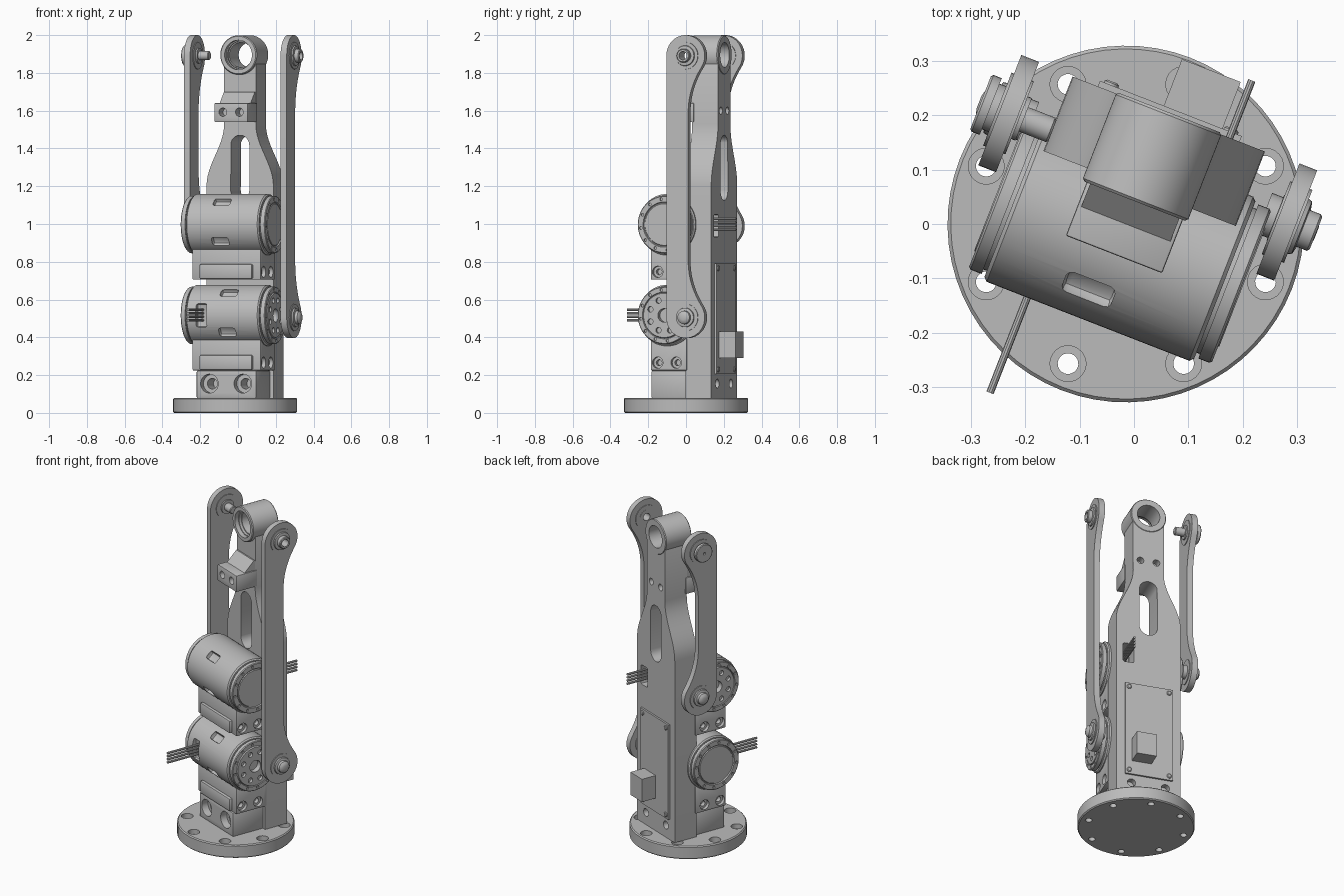
import bpy, bmesh
from math import sin, cos, pi, radians
from mathutils import Matrix, Vector

cube = bpy.data.objects.get("Cube")
if cube:
    bpy.data.objects.remove(cube)

grey = bpy.data.materials.new("machined_grey")
grey.use_nodes = True
colour = (0.5, 0.5, 0.5, 1)
grey.diffuse_color = colour
grey.node_tree.nodes["Principled BSDF"].inputs["Base Color"].default_value = colour

# The leg is turned a little on the ground; parts are built square, then placed
PLACE = Matrix.Translation((-0.015, 0, 0)) @ Matrix.Rotation(radians(-21.3), 4, 'Z')


def point(axis, t, p, q):
    return {'x': (t, p, q), 'y': (p, t, q), 'z': (p, q, t)}[axis]


def loft(rings):
    bm = bmesh.new()
    loops = [[bm.verts.new(p) for p in ring] for ring in rings]
    n = len(loops[0])
    for a, b in zip(loops, loops[1:]):
        for i in range(n):
            bm.faces.new((a[i], a[(i + 1) % n], b[(i + 1) % n], b[i]))
    bm.faces.new(loops[0])
    bm.faces.new(loops[-1])
    bmesh.ops.recalc_face_normals(bm, faces=bm.faces)
    return bm


def turned(axis, centre, profile, seg=48):
    """Profile of (position along axis, radius) spun round the axis."""
    ang = [2 * pi * i / seg for i in range(seg)]
    return loft([[point(axis, t, centre[0] + r * cos(k), centre[1] + r * sin(k))
                  for k in ang] for t, r in profile])


def rod(axis, centre, r, lo, hi, seg=24):
    return turned(axis, centre, [(lo, r), (hi, r)], seg)


def slab(axis, outline, lo, hi):
    return loft([[point(axis, t, p, q) for p, q in outline] for t in (lo, hi)])


def box(lo, hi, bevel=0.0):
    bm = slab('z', [(lo[0], lo[1]), (hi[0], lo[1]), (hi[0], hi[1]), (lo[0], hi[1])], lo[2], hi[2])
    if bevel:
        bmesh.ops.bevel(bm, geom=bm.edges[:], offset=bevel, segments=2, profile=0.5, affect='EDGES')
    return bm


def raw(name, bm):
    mesh = bpy.data.meshes.new(name)
    bm.to_mesh(mesh)
    bm.free()
    ob = bpy.data.objects.new(name, mesh)
    bpy.context.scene.collection.objects.link(ob)
    return ob


def part(name, bm, cuts=()):
    ob = raw(name, bm)
    if cuts:
        tools = [raw("cutter", c) for c in cuts]
        for tool in tools:
            tool.hide_render = True
            mod = ob.modifiers.new("cut", 'BOOLEAN')
            mod.operation, mod.solver, mod.object = 'DIFFERENCE', 'EXACT', tool
        deps = bpy.context.evaluated_depsgraph_get()
        mesh = bpy.data.meshes.new_from_object(ob.evaluated_get(deps))
        ob.modifiers.clear()
        ob.data = mesh
        for tool in tools:
            bpy.data.objects.remove(tool)
    ob.data.materials.clear()
    ob.data.materials.append(grey)
    ob.data.transform(PLACE)
    ob.data.shade_smooth()
    ob.data.set_sharp_from_angle(angle=radians(30))
    return ob


def around(n, r, start=0.0):
    return [(r * cos(start + 2 * pi * i / n), r * sin(start + 2 * pi * i / n)) for i in range(n)]


# Round base with counterbored bolt holes
cuts = []
for c in around(8, 0.278, radians(22.5 + 21.3)):
    cuts.append(turned('z', c, [(-0.1, 0.019), (0.05, 0.019), (0.05, 0.033), (0.2, 0.033)], 24))
part("base_disc", turned('z', (0, 0), [(0, 0.322), (0.006, 0.328), (0.074, 0.328), (0.08, 0.322)], 64), cuts)

# Block that holds the spine to the base
cuts = []
for a in (-0.095, 0.095):
    cuts.append(turned('y', (a, 0.155), [(-0.2, 0.05), (-0.09, 0.05), (-0.09, 0.028), (0.0, 0.028)], 32))
part("foot_block", box((-0.17, -0.132, 0.075), (0.17, 0.08, 0.225), 0.008), cuts)

# Tall spine plate: straight, curved shoulders, narrow neck, round top
TOP = 1.895
half = [(0.19, 0.08), (0.19, 1.2)]
for i in range(1, 13):
    k = i / 12
    half.append((0.19 - 0.05 * (1 - cos(pi * k)), 1.2 + 0.33 * k))
half += [(0.1 * cos(k * pi / 24), TOP + 0.1 * sin(k * pi / 24)) for k in range(3, 12)]
outline = half + [(0, TOP + 0.1)] + [(-a, z) for a, z in reversed(half)]
slot = [(0.053 * cos(k), (1.417 if k < pi else 1.178) + 0.053 * sin(k))
        for k in [pi * i / 12 for i in range(13)] + [pi + 0.001 + pi * i / 12 for i in range(13)]]
cuts = [rod('y', (0, TOP), 0.072, 0, 0.3, 48),
        slab('y', slot, 0, 0.3),
        box((0.085, 0, 0.93), (0.15, 0.3, 1.05), 0.01)]
cuts += [rod('y', (a, 1.6), 0.02, 0.17, 0.3) for a in (-0.047, 0.047)]
cuts += [rod('y', (a, 0.155), 0.024, 0.18, 0.3) for a in (-0.1, 0.1)]
part("spine", slab('y', outline, 0.07, 0.217), cuts)

# Bearing eye at the top, with a stepped bore
bore = turned('y', (0, TOP), [(0, 0.078), (0.085, 0.078), (0.085, 0.066), (0.3, 0.066)], 48)
part("top_eye", turned('y', (0, TOP), [(0.045, 0.099), (0.05, 0.104), (0.215, 0.104), (0.22, 0.1)], 64), [bore])

# Stop block on the neck and its sloping gusset
cuts = [rod('y', (a, 1.592), 0.022, -0.2, 0.0) for a in (-0.047, 0.047)]
part("stop_block", box((-0.095, -0.06, 1.54), (0.095, 0.08, 1.64), 0.004), cuts)
part("stop_gusset", slab('x', [(0.0, 1.63), (0.0, 1.64), (0.062, 1.7), (0.09, 1.7), (0.09, 1.63)], -0.088, 0.088))

# Circuit board, screws and connector on the back
part("board", box((-0.14, 0.21, 0.205), (0.14, 0.228, 0.79)))
for a in (-0.118, 0.118):
    for z in (0.23, 0.765):
        part("board_screw", turned('y', (a, z), [(0.22, 0.014), (0.232, 0.014), (0.235, 0.01)], 16))
part("connector", box((-0.014, 0.22, 0.29), (0.102, 0.32, 0.43)))


# Motors with end flanges, mounts and cables
MB, R = -0.03, 0.162


def motor(label, z, s):
    c = (MB, z)
    cuts = []
    for e in (48, -34, 132, 214):
        w = box((s * 0.02 - 0.048, -0.2, -0.026), (s * 0.02 + 0.048, -0.138, 0.026), 0.012)
        w.transform(Matrix.Translation((0, MB, z)) @ Matrix.Rotation(radians(-e), 4, 'X'))
        cuts.append(w)
    hole = box((-0.15, -0.2, -0.062), (-0.09, -0.135, 0.062), 0.01)
    hole.transform(Matrix.Translation((0, MB, z)) @ Matrix.Rotation(0 if s > 0 else pi, 4, 'Z'))
    cuts.append(hole)
    part(label + "_motor_body", turned('x', c, [(-0.207, R - 0.007), (-0.2, R), (0.2, R), (0.207, R - 0.007)], 64), cuts)

    # Turning end and fixed end
    rotor = [(0.2, 0.143), (0.214, 0.143), (0.214, 0.152), (0.236, 0.152), (0.24, 0.148),
             (0.24, 0.124), (0.234, 0.121), (0.242, 0.117)]
    cap = rotor[:5] + [(0.24, 0.12), (0.233, 0.117), (0.233, 0.113), (0.238, 0.11)]
    screws = around(12, 0.135, 0.13)
    for name, side, prof in (("rotor", s, rotor), ("cap", -s, cap)):
        cuts = [rod('x', (MB + p, z + q), 0.008, side * 0.23, side * 0.3, 10) for p, q in screws]
        if name == "rotor":
            cuts += [rod('x', (MB + p, z + q), 0.015, side * 0.225, side * 0.3, 16) for p, q in around(8, 0.085, pi / 8)]
            cuts.append(rod('x', c, 0.036, side * 0.21, side * 0.3))
        part(label + "_motor_" + name, turned('x', c, [(side * t, r) for t, r in prof], 64), cuts)

    # Mount under the motor
    low = z - 0.292
    cuts = []
    for side in (-1, 1):
        for b in (-0.085, 0.02):
            cuts.append(turned('x', (b, low + 0.042), [(side * 0.15, 0.016), (side * 0.175, 0.016),
                                                       (side * 0.175, 0.03), (side * 0.3, 0.03)], 20))
    part(label + "_mount", box((-0.195, -0.125, low), (0.195, 0.08, z - 0.12), 0.006), cuts)
    part(label + "_mount_lip", box((-0.15, -0.142, low + 0.004), (0.15, -0.11, low + 0.082), 0.008))

    # Four stacked wires
    for i in range(4):
        wz = z + 0.002 + (i - 1.5) * 0.019
        ends = (-0.38, -0.14) if s > 0 else (0.08, 0.33)
        part(label + "_wire", rod('y', (-0.12 * s, wz), 0.007, ends[0], ends[1], 10))


motor("lower", 0.516, 1)
motor("upper", 0.997, -1)

# Side links: two round ends joined by a bar flush with their front edge
LB, LR = 0.111, 0.109


def link(label, zlow, s):
    ztop = TOP - 0.004
    end = [(LB + LR * cos(k), LR * sin(k)) for k in [pi - i * pi * 1.195 / 28 for i in range(29)]]
    p0, p1, p2 = Vector(end[-1]), Vector((0.126, -0.176)), Vector((0.126, -0.3))
    for i in range(1, 11):
        k = i / 10
        end.append(tuple(p0 * (1 - k) ** 2 + p1 * 2 * k * (1 - k) + p2 * k * k))
    shape = [(b, ztop + z) for b, z in end] + [(b, zlow - z) for b, z in reversed(end)]
    top, low = (LB, ztop), (LB, zlow)

    def stack(name, centre, prof, cuts=()):
        part(label + name, turned('x', centre, [(s * t, r) for t, r in prof], 32), cuts)

    eye = rod('x', top, 0.022, -0.5, 0.5)
    part(label + "_link", slab('x', shape, s * 0.257, s * 0.292), [eye] if s > 0 else [])
    for name, c in (("_top_ring", top), ("_low_ring", low)):
        stack(name, c, [(0.253, 0.07), (0.253, 0.072), (0.297, 0.072), (0.297, 0.07)],
              [rod('x', c, 0.022, -0.5, 0.5)] if c == top and s > 0 else [])

    # Crank pin fixed in the motor rotor
    stack("_crank_pin", low, [(0.23, 0.04), (0.257, 0.04), (0.257, 0.03), (0.295, 0.03), (0.295, 0.052),
                              (0.305, 0.05), (0.308, 0.036), (0.322, 0.034), (0.33, 0.024), (0.333, 0.012)])
    # Top joint: open bushing on one side, headed pin on the other
    if s > 0:
        stack("_bushing", top, [(0.252, 0.045), (0.295, 0.045), (0.295, 0.055), (0.304, 0.052),
                                (0.306, 0.036), (0.328, 0.036), (0.332, 0.032)], [rod('x', top, 0.022, -0.5, 0.5)])
    else:
        stack("_top_pin", top, [(0.188, 0.02), (0.192, 0.024), (0.245, 0.024), (0.245, 0.042), (0.295, 0.042),
                                (0.295, 0.045), (0.31, 0.045), (0.31, 0.056), (0.326, 0.056), (0.33, 0.052)],
              [rod('x', top, 0.008, -0.32, -0.4, 12)])


link("left", 0.505, 1)
link("right", 0.99, -1)
